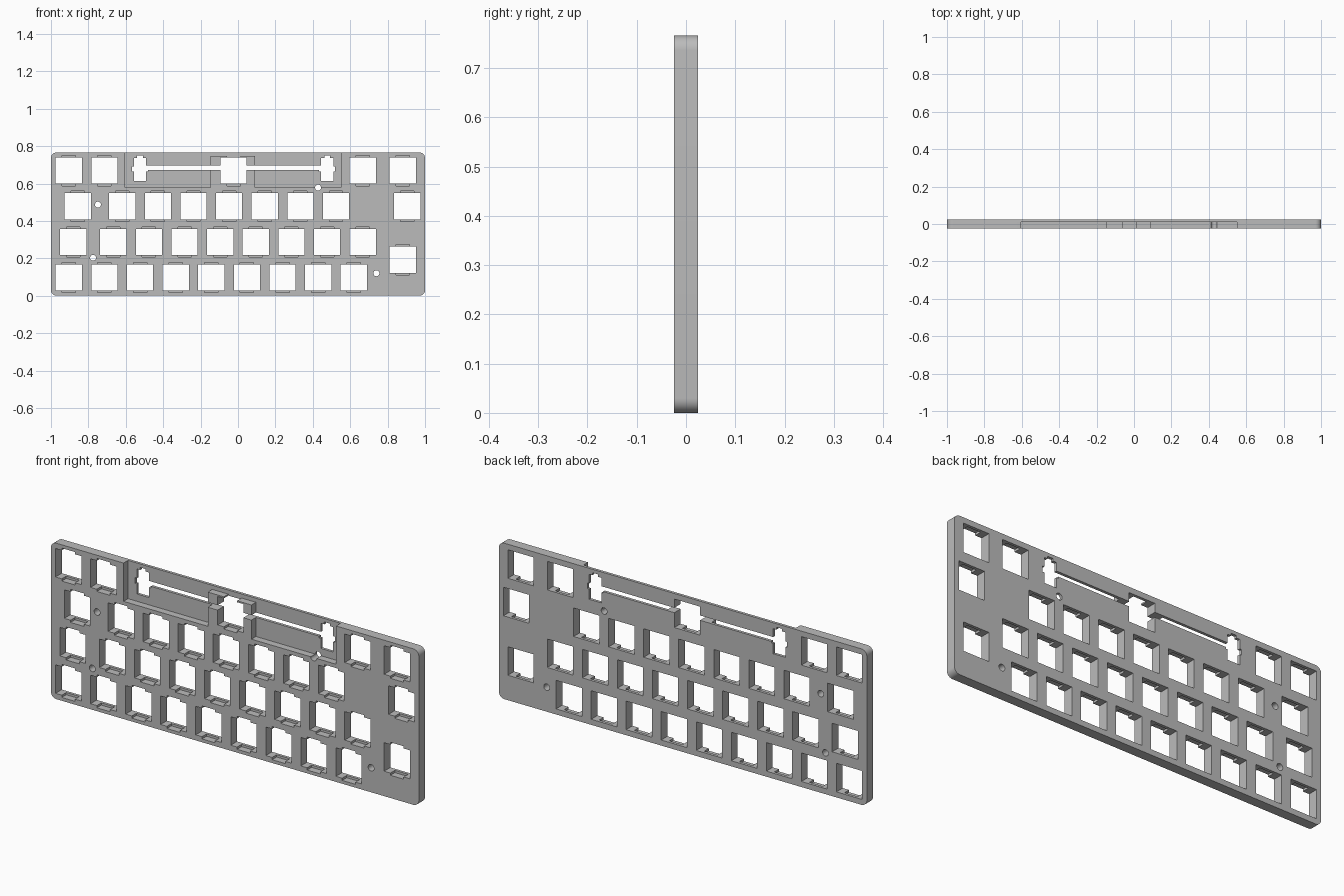
import bpy
import bmesh
from math import cos, sin, pi, radians

cube = bpy.data.objects.get("Cube")
if cube:
    bpy.data.objects.remove(cube, do_unlink=True)

U = 0.1905            # key pitch
HEIGHT = 0.766
HALF = 0.0243         # half of the plate thickness
LIP = 0.0105          # depth reached by everything relieved from the front
BASE = 0.002          # offset of the key grid above the bottom edge
FAR = 0.1


def prism(bm, points, y0, y1):
    """Extrude an x/z outline from y0 to y1."""
    verts = [bm.verts.new((x, y0, z)) for x, z in points]
    face = bm.faces.new(verts)
    new = bmesh.ops.extrude_face_region(bm, geom=[face])["geom"]
    moved = [v for v in new if isinstance(v, bmesh.types.BMVert)]
    bmesh.ops.translate(bm, verts=moved, vec=(0, y1 - y0, 0))


def box(x, z, w, h):
    return [(x - w, z - h), (x + w, z - h), (x + w, z + h), (x - w, z + h)]


def circle(x, z, r, n=24):
    return [(x + r * cos(2 * pi * i / n), z + r * sin(2 * pi * i / n))
            for i in range(n)]


def rounded(x0, x1, z0, z1, r, n=10):
    pts = []
    corners = [(x1 - r, z1 - r), (x0 + r, z1 - r), (x0 + r, z0 + r), (x1 - r, z0 + r)]
    for k, (cx, cz) in enumerate(corners):
        for i in range(n + 1):
            a = (k + i / n) * pi / 2
            pts.append((cx + r * cos(a), cz + r * sin(a)))
    return pts


def make(name, bm):
    bmesh.ops.recalc_face_normals(bm, faces=bm.faces)
    mesh = bpy.data.meshes.new(name)
    bm.to_mesh(mesh)
    bm.free()
    obj = bpy.data.objects.new(name, mesh)
    bpy.context.scene.collection.objects.link(obj)
    return obj


# Key centres in pitch units: (row height, columns)
rows = [
    (0.5, [0.5 + i for i in range(9)]),
    (1.0, [9.875]),
    (1.5, [0.625] + [1.75 + i for i in range(8)]),
    (2.5, [0.75] + [2 + i for i in range(7)] + [10]),
    (3.5, [0.5, 1.5, 8.75, 9.875]),
]
keys = [(-1 + c * U, BASE + r * U) for r, cols in rows for c in cols]
wide_x, wide_z = -1 + 5.125 * U, BASE + 3.5 * U

# Openings that go right through the plate
through = bmesh.new()
for x, z in keys:
    prism(through, box(x, z, 0.07, 0.07), -FAR, FAR)
for x, z in [(-0.749, 0.487), (-0.775, 0.203), (0.74, 0.12), (0.428, 0.578)]:
    prism(through, circle(x, z, 0.016), -FAR, FAR)

# Wide key: central square, wire slot and both stabiliser openings in one outline
half = [
    (0.07, 0.07), (0.07, 0.027), (0.467, 0.027), (0.467, 0.068),
    (0.485, 0.068), (0.485, 0.08), (0.515, 0.08), (0.515, 0.068),
    (0.533, 0.068), (0.533, 0.023), (0.543, 0.023), (0.543, -0.005),
    (0.533, -0.005), (0.533, -0.055), (0.467, -0.055), (0.467, -0.005),
    (0.457, -0.005), (0.457, 0.003), (0.07, 0.003), (0.07, -0.07),
]
outline = half + [(-x, z) for x, z in reversed(half)]
prism(through, [(wide_x + x, wide_z + z) for x, z in outline], -FAR, FAR)

# Clip notches above and below each square, cut from the front only
notches = bmesh.new()
for x, z in keys + [(wide_x, wide_z)]:
    prism(notches, box(x, z, 0.036, 0.081), -FAR, LIP)

# Stabiliser recess, open at the top and leaving a boss round the wide key
recess = bmesh.new()
floor, boss = 0.578, 0.746
prism(recess, [(-0.605, floor), (-0.147, floor), (-0.147, boss), (0.09, boss),
               (0.09, floor), (0.55, floor), (0.55, 1), (-0.605, 1)], -FAR, LIP)

# Plate body
body = bmesh.new()
prism(body, rounded(-1, 1, 0, HEIGHT, 0.03), -HALF, HALF)
plate = make("key_plate", body)

cutters = [make("recess_cutter", recess), make("opening_cutter", through),
           make("notch_cutter", notches)]
for cutter in cutters:
    cutter.hide_render = True
    mod = plate.modifiers.new(cutter.name, "BOOLEAN")
    mod.operation = "DIFFERENCE"
    mod.solver = "EXACT"
    mod.object = cutter

# Bake the cuts and drop the cutters
graph = bpy.context.evaluated_depsgraph_get()
graph.update()
result = bpy.data.meshes.new_from_object(plate.evaluated_get(graph))
plate.modifiers.clear()
plate.data = result
for cutter in cutters:
    bpy.data.objects.remove(cutter, do_unlink=True)

# Colour
grey = bpy.data.materials.new("plain_grey")
grey.use_nodes = True
colour = (0.5, 0.5, 0.5, 1)
grey.diffuse_color = colour
grey.node_tree.nodes["Principled BSDF"].inputs["Base Color"].default_value = colour
plate.data.materials.clear()
plate.data.materials.append(grey)

# Soft corners and round holes, crisp edges
bpy.ops.object.select_all(action="DESELECT")
plate.select_set(True)
bpy.context.view_layer.objects.active = plate
bpy.ops.object.shade_smooth_by_angle(angle=radians(30))
